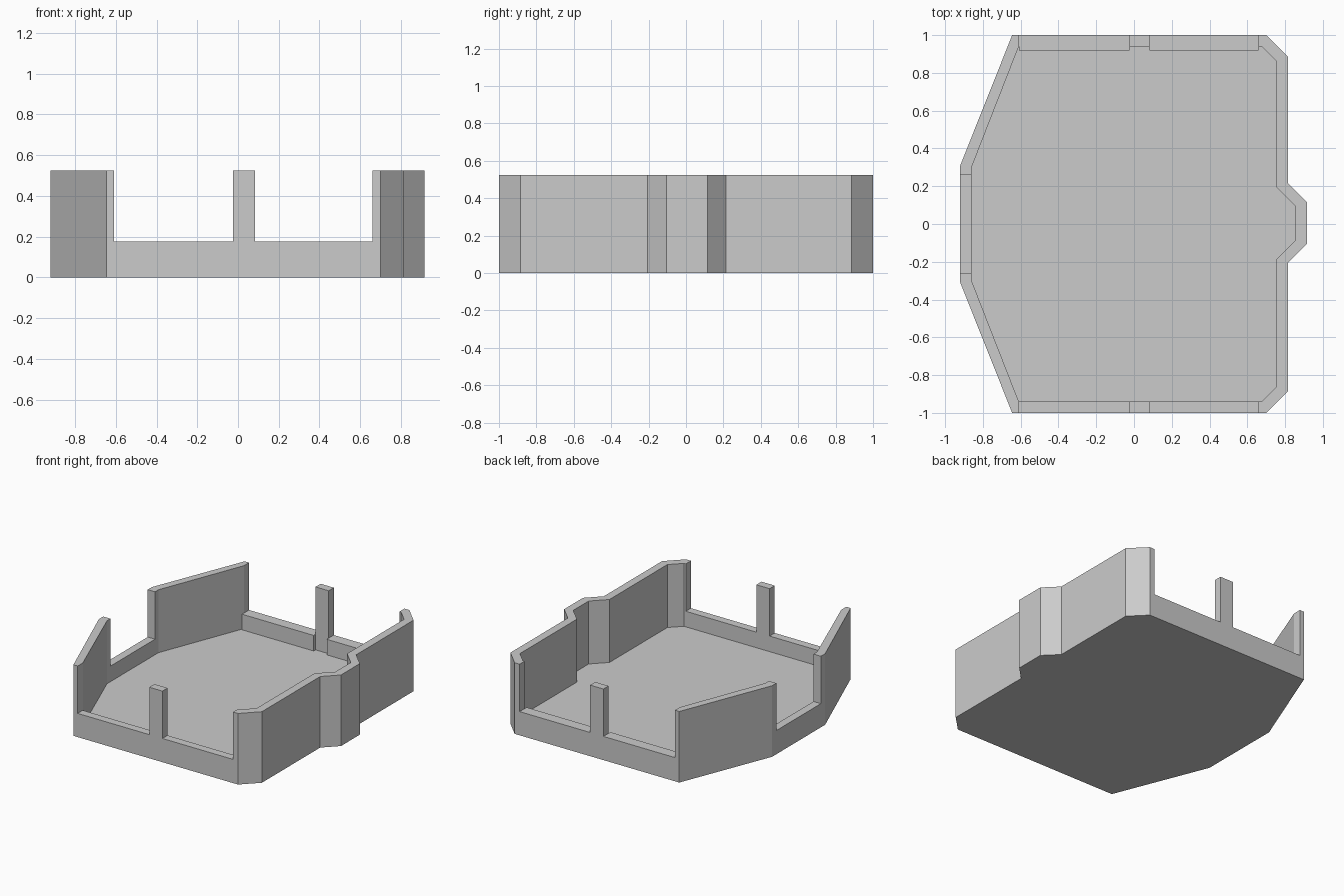
import bpy
import bmesh

cube = bpy.data.objects.get("Cube")
if cube:
    bpy.data.objects.remove(cube, do_unlink=True)

FLOOR, SILL, TOP = 0.06, 0.175, 0.525

grey = bpy.data.materials.new("light grey")
grey.use_nodes = True
grey.diffuse_color = (0.6, 0.6, 0.6, 1)
grey.node_tree.nodes["Principled BSDF"].inputs["Base Color"].default_value = (0.6, 0.6, 0.6, 1)


def prisms(name, outlines, z0, z1):
    """One object holding an upright prism for each outline."""
    bm = bmesh.new()
    for outline in outlines:
        face = bm.faces.new([bm.verts.new((x, y, z0)) for x, y in outline])
        new = bmesh.ops.extrude_face_region(bm, geom=[face])["geom"]
        for v in new:
            if isinstance(v, bmesh.types.BMVert):
                v.co.z = z1
    bmesh.ops.recalc_face_normals(bm, faces=bm.faces[:])
    mesh = bpy.data.meshes.new(name)
    bm.to_mesh(mesh)
    bm.free()
    mesh.materials.append(grey)
    obj = bpy.data.objects.new(name, mesh)
    bpy.context.collection.objects.link(obj)
    return obj


def rect(x0, x1, y0, y1):
    return [(x0, y0), (x1, y0), (x1, y1), (x0, y1)]


def cut(obj, cutter):
    """Subtract the cutter for good, then drop it."""
    cutter.hide_render = True
    mod = obj.modifiers.new("cut", 'BOOLEAN')
    mod.operation = 'DIFFERENCE'
    mod.solver = 'EXACT'
    mod.object = cutter
    bpy.context.view_layer.objects.active = obj
    bpy.ops.object.modifier_apply(modifier=mod.name)
    bpy.data.objects.remove(cutter, do_unlink=True)


# Outer and inner outlines: tapered left end, chamfered right end with a bump
outer = [(-0.645, -1), (0.70, -1), (0.815, -0.885), (0.815, -0.205),
         (0.915, -0.105), (0.915, 0.115), (0.815, 0.215), (0.815, 0.885),
         (0.70, 1), (-0.645, 1), (-0.92, 0.31), (-0.92, -0.31)]
inner = [(-0.61, -0.94), (0.675, -0.94), (0.755, -0.86), (0.755, -0.185),
         (0.855, -0.085), (0.855, 0.095), (0.755, 0.195), (0.755, 0.86),
         (0.675, 0.94), (-0.61, 0.94), (-0.86, 0.3), (-0.86, -0.3)]

# Tray: solid block, hollowed down to the floor
tray = prisms("tray", [outer], 0, TOP)
cut(tray, prisms("hollow_cutter", [inner], FLOOR, 1))

# Openings either side of the front and back posts, and in the tapered end
bays = [(-0.61, -0.025), (0.083, 0.66)]
openings = [rect(a, b, y, y + 0.2) for a, b in bays for y in (-1.1, 0.9)]
openings.append(rect(-1, -0.8, -0.26, 0.26))
cut(tray, prisms("opening_cutter", openings, SILL, 1))

# Thicker ledges along the inside of the back sill
prisms("back_ledges", [rect(a, b, 0.918, 0.94) for a, b in bays], FLOOR, SILL)
